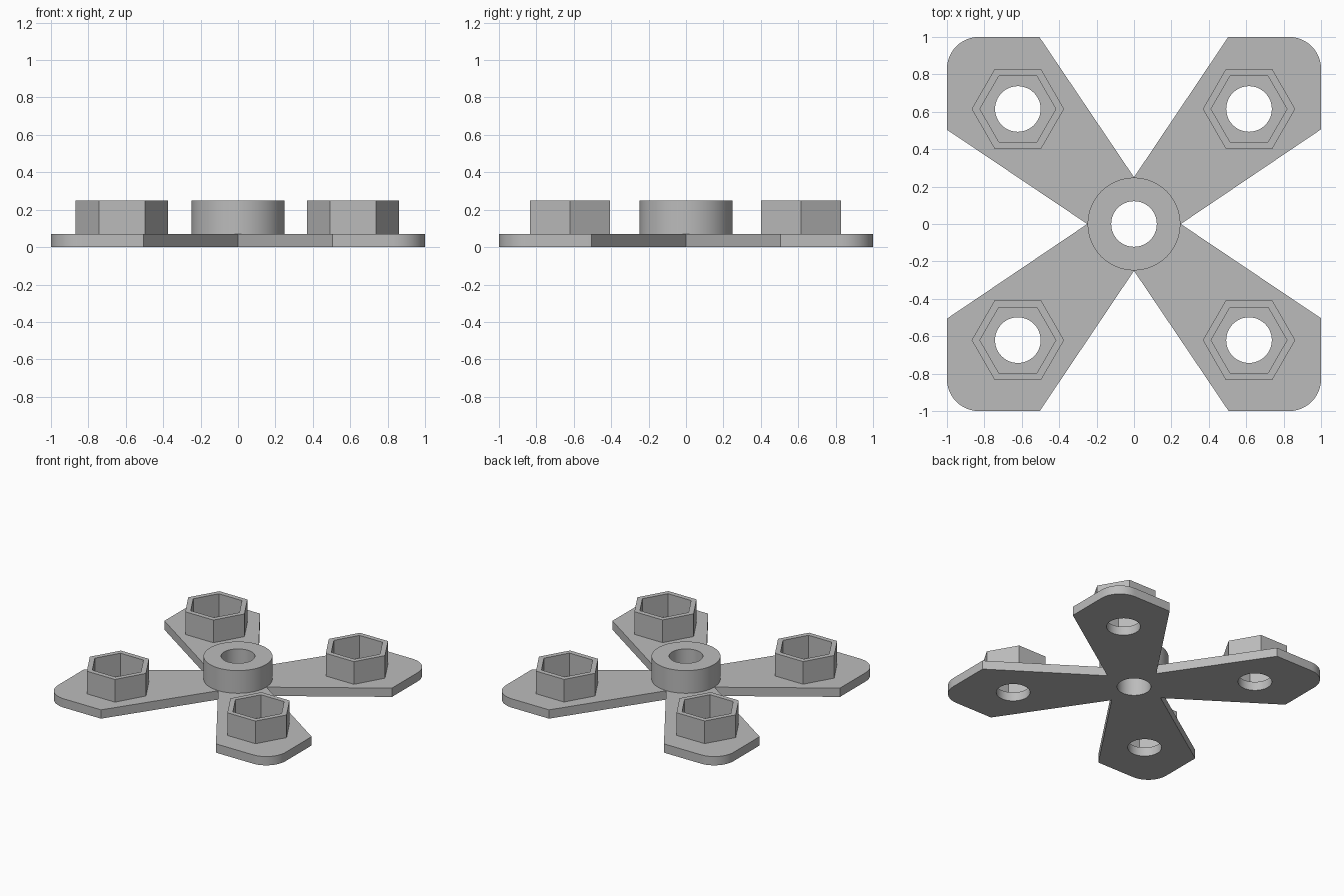
import bpy
import bmesh
from math import pi, cos, sin, radians

cube = bpy.data.objects.get("Cube")
if cube:
    bpy.data.objects.remove(cube, do_unlink=True)

PLATE_TOP = 0.07
TOP = 0.25
BOLT = 0.618      # distance of each cup from the axes
SHIFT = -0.003    # slight offset of the upper parts
HOLE = 0.122

grey = bpy.data.materials.new("plain grey")
grey.use_nodes = True
colour = (0.5, 0.5, 0.5, 1)
grey.diffuse_color = colour
grey.node_tree.nodes["Principled BSDF"].inputs["Base Color"].default_value = colour


def ring(radius, sides, cx=0, cy=0):
    """Regular polygon loop, first corner on +x."""
    return [(cx + radius * cos(2 * pi * i / sides),
             cy + radius * sin(2 * pi * i / sides)) for i in range(sides)]


def extrude_profile(name, loops, z0, z1):
    """Solid from an outer loop and hole loops, standing between two heights."""
    curve = bpy.data.curves.new(name, "CURVE")
    curve.dimensions = "2D"
    curve.fill_mode = "BOTH"
    curve.extrude = (z1 - z0) / 2
    for loop in loops:
        spline = curve.splines.new("POLY")
        spline.points.add(len(loop) - 1)
        for point, (x, y) in zip(spline.points, loop):
            point.co = (x, y, 0, 1)
        spline.use_cyclic_u = True
    source = bpy.data.objects.new(name + " profile", curve)
    bpy.context.collection.objects.link(source)
    bpy.context.view_layer.update()
    graph = bpy.context.evaluated_depsgraph_get()
    mesh = bpy.data.meshes.new_from_object(source.evaluated_get(graph))
    bpy.data.objects.remove(source, do_unlink=True)

    # Weld the caps to the walls and lift into place
    bm = bmesh.new()
    bm.from_mesh(mesh)
    bmesh.ops.remove_doubles(bm, verts=bm.verts, dist=0.0001)
    bmesh.ops.translate(bm, verts=bm.verts, vec=(0, 0, (z0 + z1) / 2))
    bmesh.ops.recalc_face_normals(bm, faces=bm.faces)
    bm.to_mesh(mesh)
    bm.free()
    mesh.name = name
    mesh.materials.clear()
    mesh.materials.append(grey)
    obj = bpy.data.objects.new(name, mesh)
    bpy.context.collection.objects.link(obj)
    bpy.ops.object.select_all(action="DESELECT")
    obj.select_set(True)
    bpy.context.view_layer.objects.active = obj
    bpy.ops.object.shade_smooth_by_angle(angle=radians(30))
    return obj


# One arm outline: inner notch, straight sides and a rounded outer corner
ROUND = 0.17
arm = [(0.25, 0), (1, 0.506)]
for i in range(13):
    a = pi / 2 * i / 12
    arm.append((1 - ROUND + ROUND * cos(a), 1 - ROUND + ROUND * sin(a)))
arm.append((0.504, 1))

# Four arms, each turned a quarter; mirrored ends keep the outline closed
outline = []
for quarter in range(4):
    for x, y in arm:
        for _ in range(quarter):
            x, y = -y, x
        outline.append((x, y))

corners = {
    "front_left": (1, -1), "front_right": (-1, -1),
    "back_left": (1, 1), "back_right": (-1, 1),
}
centres = {k: (sx * BOLT + SHIFT, sy * BOLT + SHIFT)
           for k, (sx, sy) in corners.items()}

# Cross plate with its five round holes
holes = [ring(HOLE, 48)] + [ring(HOLE, 48, *c) for c in centres.values()]
extrude_profile("cross_plate", [outline] + holes, 0, PLATE_TOP)

# Central hub
extrude_profile("hub", [ring(0.248, 64), ring(HOLE, 48)], PLATE_TOP, TOP)

# Hexagonal cups
for name, c in centres.items():
    extrude_profile(name + "_hex_cup", [ring(0.247, 6, *c), ring(0.203, 6, *c)],
                    PLATE_TOP, TOP)
